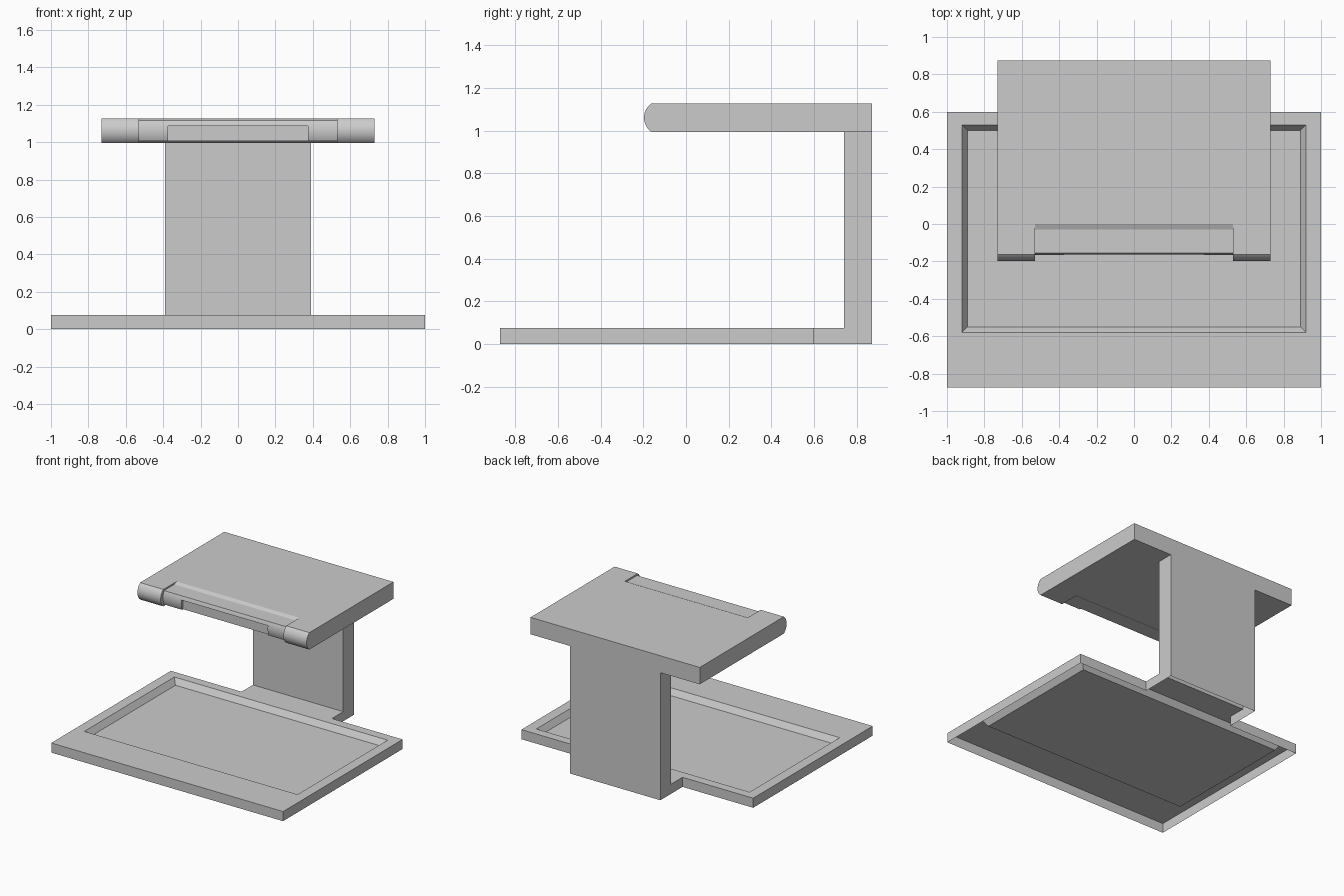
import bpy, bmesh, math
from mathutils import Vector

if "Cube" in bpy.data.objects:
    bpy.data.objects.remove(bpy.data.objects["Cube"])


def make_object(name, bm):
    bmesh.ops.recalc_face_normals(bm, faces=bm.faces)
    mesh = bpy.data.meshes.new(name)
    bm.to_mesh(mesh)
    bm.free()
    ob = bpy.data.objects.new(name, mesh)
    bpy.context.collection.objects.link(ob)
    return ob


def extrude(name, points, offset):
    """Solid made by sweeping a closed 3D outline along an offset."""
    bm = bmesh.new()
    face = bm.faces.new([bm.verts.new(p) for p in points])
    moved = bmesh.ops.extrude_face_region(bm, geom=[face], use_keep_orig=True)["geom"]
    bmesh.ops.translate(bm, vec=Vector(offset),
                        verts=[g for g in moved if isinstance(g, bmesh.types.BMVert)])
    return make_object(name, bm)


def side_profile(name, yz, half_width):
    return extrude(name, [(-half_width, y, z) for y, z in yz], (2 * half_width, 0, 0))


def cut(ob, cutter):
    mod = ob.modifiers.new("cut", "BOOLEAN")
    mod.operation, mod.solver, mod.object = "DIFFERENCE", "EXACT", cutter
    bpy.context.view_layer.objects.active = ob
    bpy.ops.object.modifier_apply(modifier=mod.name)
    bpy.data.objects.remove(cutter)


def remove_faces(ob, test):
    bm = bmesh.new()
    bm.from_mesh(ob.data)
    bmesh.ops.delete(bm, geom=[f for f in bm.faces if test(f.calc_center_median(), f.normal)],
                     context="FACES")
    bm.to_mesh(ob.data)
    bm.free()


def nose(y, z0, z1, bulge, n=14):
    """Arc from (y, z0) to (y, z1) bulging towards -y."""
    h, zc = (z1 - z0) / 2, (z1 + z0) / 2
    r = (h * h + bulge * bulge) / (2 * bulge)
    a = math.asin(h / r)
    yc = y - bulge + r
    return [(yc - r * math.cos(t), zc + r * math.sin(t))
            for t in (-a + 2 * a * i / n for i in range(n + 1))]


BASE_TOP, HEAD_Z0, HEAD_Z1 = 0.075, 0.995, 1.127
NECK, BACK, COL_Y = 0.39, 0.873, 0.74

# Base plate with a neck at the back; hollow shell, open underneath
plan = [(-1, -0.873), (1, -0.873), (1, 0.6), (NECK, 0.6), (NECK, COL_Y),
        (-NECK, COL_Y), (-NECK, 0.6), (-1, 0.6)]
base = extrude("base_tray", [(x, y, 0) for x, y in plan], (0, 0, BASE_TOP))

# Sunken tray with sloping walls
floor_z, above = 0.03, 0.045
bm = bmesh.new()
rings = []
for z, grow in ((floor_z, 0.0), (BASE_TOP + above, 0.06)):
    x, y0, y1 = 0.89 + grow, -0.55 - grow, 0.5 + grow
    rings.append([bm.verts.new((a, b, z)) for a, b in ((-x, y0), (x, y0), (x, y1), (-x, y1))])
for ring in rings:
    bm.faces.new(ring)
for i in range(4):
    j = (i + 1) % 4
    bm.faces.new((rings[0][i], rings[0][j], rings[1][j], rings[1][i]))
cut(base, make_object("tray_cutter", bm))
remove_faces(base, lambda c, n: c.z < 0.001 or c.y > COL_Y - 0.001)

# Hollow column, open at both ends and into the neck
column = side_profile("column", [(COL_Y, 0), (BACK, 0), (BACK, HEAD_Z0), (COL_Y, HEAD_Z0)], NECK)
bm = bmesh.new()
bm.from_mesh(column.data)
bmesh.ops.bisect_plane(bm, geom=bm.verts[:] + bm.edges[:] + bm.faces[:],
                       plane_co=(0, 0, BASE_TOP), plane_no=(0, 0, 1))
bm.to_mesh(column.data)
bm.free()
remove_faces(column, lambda c, n: abs(n.z) > 0.9 or (n.y < -0.9 and c.z < BASE_TOP))

# Head slab with a rounded front edge
head = side_profile("head", nose(-0.163, HEAD_Z0, HEAD_Z1, 0.034)
                    + [(BACK, HEAD_Z1), (BACK, HEAD_Z0)], 0.73)

# Shallow recess wrapping the middle of the front edge, above and below
d = 0.012
grip = [(0.05, HEAD_Z0 - 0.02), (0, HEAD_Z0), (-0.03, HEAD_Z0 + d)]
grip += nose(-0.155, HEAD_Z0 + d, HEAD_Z1 - d, 0.012, 8)
grip += [(-0.03, HEAD_Z1 - d), (0, HEAD_Z1), (0.05, HEAD_Z1 + 0.02),
         (-0.3, HEAD_Z1 + 0.02), (-0.3, HEAD_Z0 - 0.02)]
cut(head, side_profile("grip_cutter", grip, 0.53))

# Finger notch in the lower part of the front edge
cut(head, side_profile("notch_cutter",
                       [(-0.3, 0.9), (-0.143, 0.9), (-0.143, 1.086), (-0.3, 1.086)], 0.373))

# Smooth the rounded front, keep edges sharp
bpy.ops.object.select_all(action="DESELECT")
head.select_set(True)
bpy.context.view_layer.objects.active = head
bpy.ops.object.shade_smooth_by_angle(angle=math.radians(20))
